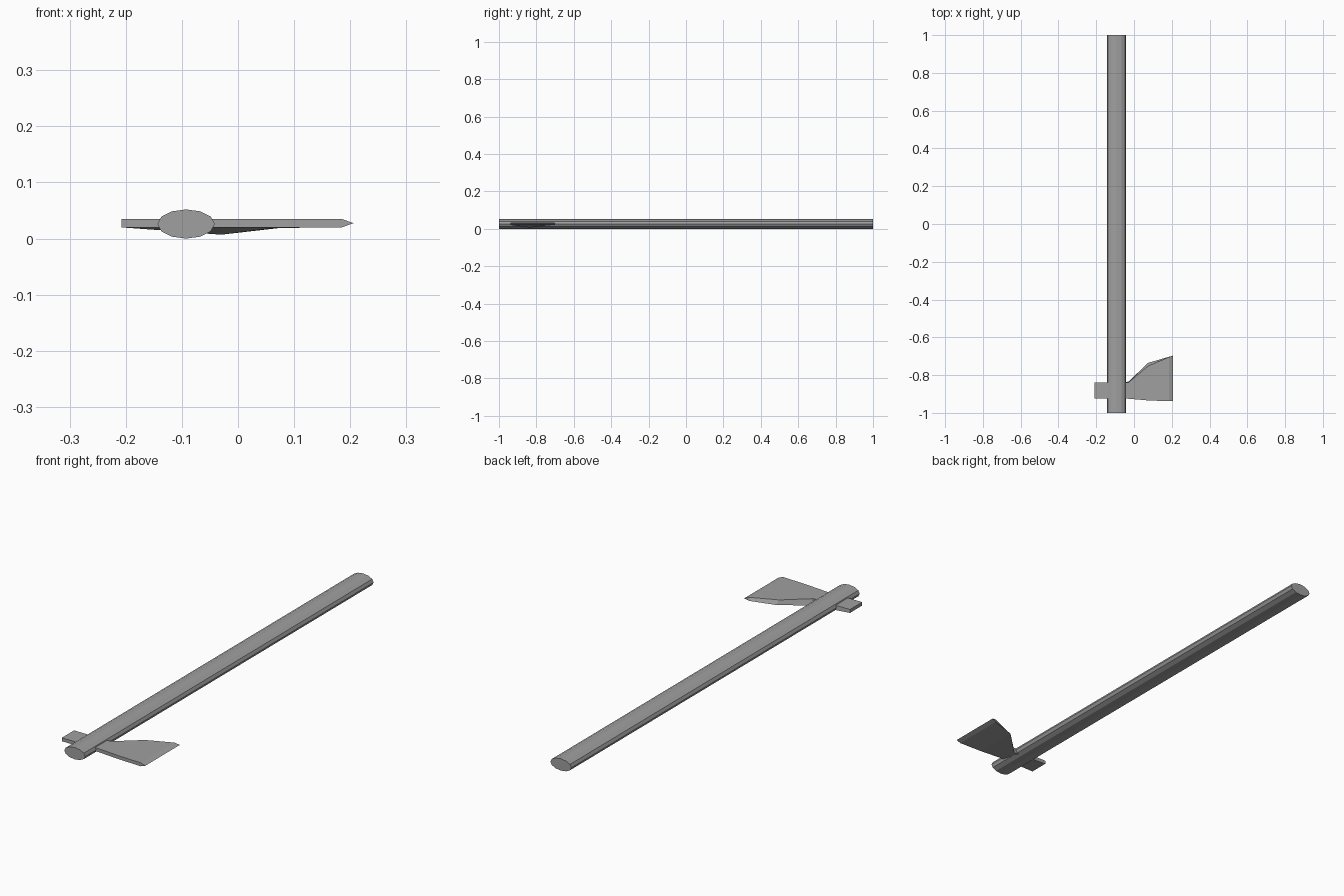
import bpy, bmesh, math

cube = bpy.data.objects.get("Cube")
if cube:
    bpy.data.objects.remove(cube, do_unlink=True)

# Single plain grey
grey = bpy.data.materials.new("plain grey")
grey.use_nodes = True
grey.diffuse_color = (0.35, 0.35, 0.35, 1)
grey.node_tree.nodes["Principled BSDF"].inputs["Base Color"].default_value = (0.35, 0.35, 0.35, 1)


def loft(name, sections):
    """Skin matching closed sections and cap both ends."""
    bm = bmesh.new()
    rings = [[bm.verts.new(p) for p in s] for s in sections]
    n = len(rings[0])
    for a, b in zip(rings, rings[1:]):
        for i in range(n):
            j = (i + 1) % n
            bm.faces.new((a[i], a[j], b[j], b[i]))
    bm.faces.new(rings[0][::-1])
    bm.faces.new(rings[-1])
    bmesh.ops.remove_doubles(bm, verts=bm.verts, dist=1e-5)
    bmesh.ops.recalc_face_normals(bm, faces=bm.faces)
    mesh = bpy.data.meshes.new(name)
    bm.to_mesh(mesh)
    bm.free()
    mesh.materials.append(grey)
    obj = bpy.data.objects.new(name, mesh)
    bpy.context.collection.objects.link(obj)
    return obj


# Handle: twelve-sided oval bar
SIDES = 12
angles = [2 * math.pi * i / SIDES for i in range(SIDES)]
loft("handle", [[(-0.0925 + 0.051 * math.cos(a), y, 0.026 + 0.026 * math.sin(a))
                 for a in angles] for y in (-1, 1)])

# Axe head stations from butt to blade:
# x, front y, top back y, bottom back y, bottom back z
stations = [
    (-0.208, -0.925, -0.84, -0.84, 0.020),
    (-0.030, -0.925, -0.84, -0.835, 0.007),
    (0.075, -0.934, -0.752, -0.735, 0.019),
    (0.185, -0.938, -0.705, -0.703, 0.020),
]
TOP, BOTTOM, MIDDLE = 0.035, 0.020, 0.0275
sections = [[(x, yf, BOTTOM), (x, yf, TOP), (x, yt, TOP), (x, yb, zb)]
            for x, yf, yt, yb, zb in stations]

# Cutting edge: the last section collapses to a line
tip, front, back = 0.206, -0.938, -0.697
sections.append([(tip, front, MIDDLE), (tip, front, MIDDLE),
                 (tip, back, MIDDLE), (tip, back, MIDDLE)])


def build_head():
    bm = bmesh.new()
    rings = [[bm.verts.new(p) for p in s] for s in sections[:-1]]
    edge_front = bm.verts.new((tip, front, MIDDLE))
    edge_back = bm.verts.new((tip, back, MIDDLE))
    rings.append([edge_front, edge_front, edge_back, edge_back])
    for a, b in zip(rings, rings[1:]):
        for i in range(4):
            j = (i + 1) % 4
            corners = list(dict.fromkeys((a[i], a[j], b[j], b[i])))
            bm.faces.new(corners)
    bm.faces.new(rings[0][::-1])
    bmesh.ops.recalc_face_normals(bm, faces=bm.faces)
    mesh = bpy.data.meshes.new("axe_head")
    bm.to_mesh(mesh)
    bm.free()
    mesh.materials.append(grey)
    bpy.context.collection.objects.link(bpy.data.objects.new("axe_head", mesh))


build_head()
